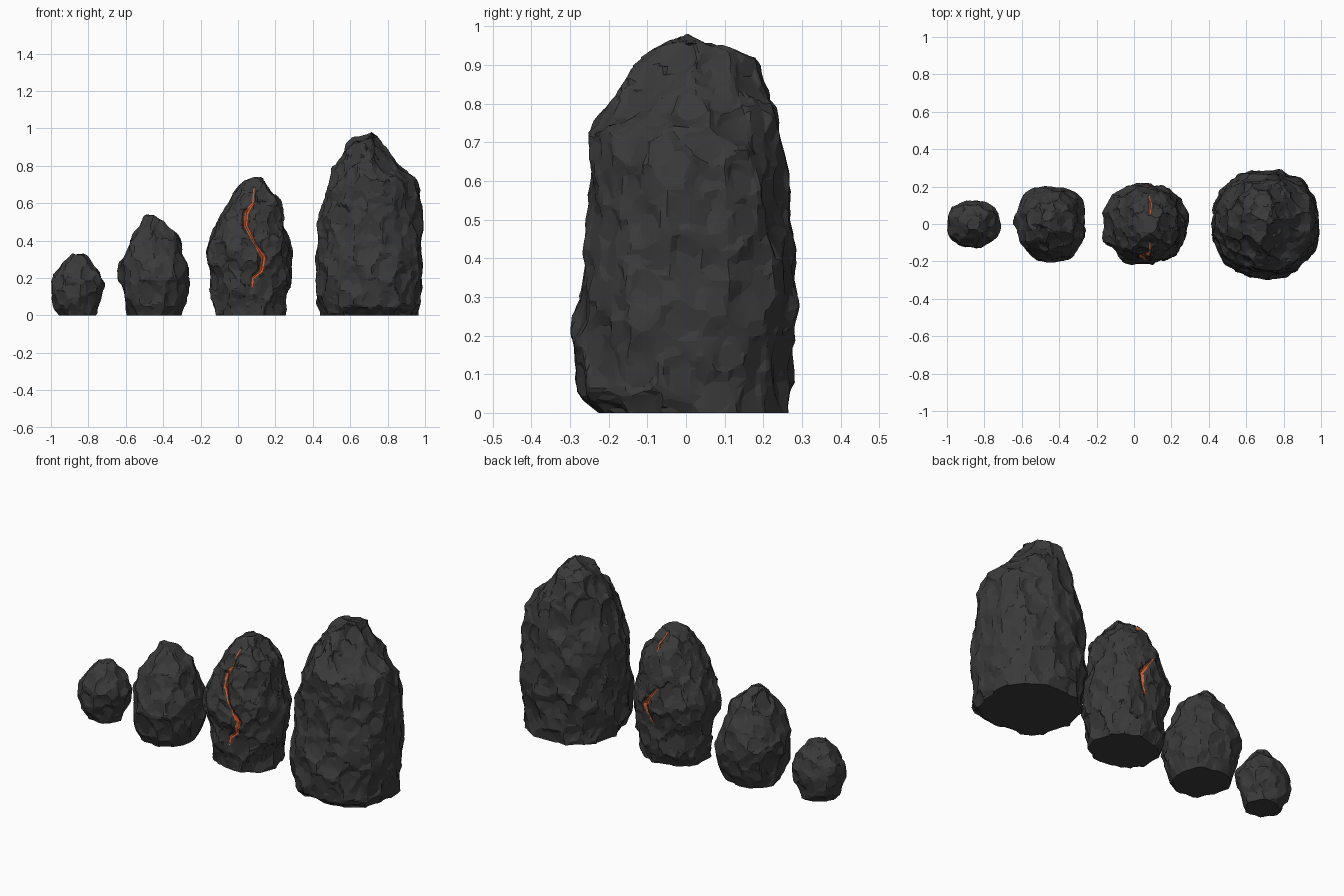
import bpy
import bmesh
import math
import random
from mathutils import Vector
from mathutils.bvhtree import BVHTree
from mathutils.geometry import intersect_point_line
from mathutils.kdtree import KDTree

random.seed(11)

if "Cube" in bpy.data.objects:
    bpy.data.objects.remove(bpy.data.objects["Cube"], do_unlink=True)


def make_material(name, rgb):
    mat = bpy.data.materials.new(name)
    mat.use_nodes = True
    color = (*rgb, 1.0)
    mat.diffuse_color = color
    mat.node_tree.nodes["Principled BSDF"].inputs["Base Color"].default_value = color
    return mat


STONE = make_material("dark stone", (0.042, 0.042, 0.042))
LAVA = make_material("molten orange", (0.68, 0.105, 0.022))


def add_object(name, bm, mat):
    mesh = bpy.data.meshes.new(name)
    bm.to_mesh(mesh)
    bm.free()
    mesh.materials.append(mat)
    obj = bpy.data.objects.new(name, mesh)
    bpy.context.collection.objects.link(obj)
    for other in bpy.context.selected_objects:
        other.select_set(False)
    obj.select_set(True)
    bpy.context.view_layer.objects.active = obj
    return obj


def resample(levels, rows):
    """Spread rows evenly along the outline of a list of (z, x0, x1, y0, y1)."""
    def gap(a, b):
        return math.hypot(a[0] - b[0], max(abs(p - q) for p, q in zip(a[1:], b[1:])))
    lengths = [gap(a, b) for a, b in zip(levels, levels[1:])]
    total = sum(lengths)
    result = []
    for i in range(rows):
        d, k = total * i / (rows - 1), 0
        while k < len(lengths) - 1 and d > lengths[k]:
            d -= lengths[k]
            k += 1
        f = min(1.0, d / lengths[k])
        result.append([p + (q - p) * f for p, q in zip(levels[k], levels[k + 1])])
    return result


def loft(levels, rows, cols, taper):
    """Closed body through the levels; taper thins the corners towards the top."""
    bm = bmesh.new()
    rings = []
    for z, x0, x1, y0, y1 in resample(levels, rows):
        power = 0.9 + taper * (z / levels[-1][0]) ** 4
        ring = []
        for i in range(cols):
            a = math.tau * i / cols
            c, s = (math.copysign(abs(v) ** power, v) for v in (math.cos(a), math.sin(a)))
            ring.append(bm.verts.new(((x0 + x1) / 2 + (x1 - x0) / 2 * c,
                                      (y0 + y1) / 2 + (y1 - y0) / 2 * s, z)))
        rings.append(ring)
    for low, high in zip(rings, rings[1:]):
        for i in range(cols):
            j = (i + 1) % cols
            bm.faces.new((low[i], low[j], high[j], high[i]))
    bm.faces.new(rings[0][::-1])
    bm.faces.new(rings[-1])
    return bm, rings


def chip(bm, rings, spacing, stretch, tilt):
    """Flatten the surface onto scattered, slightly tilted planes."""
    bm.normal_update()
    base = set(rings[0])

    def key(co):
        return Vector((co.x, co.y, co.z * stretch))

    pool = [v for ring in rings[1:] for v in ring]
    random.shuffle(pool)
    seeds = []
    for v in pool:
        k = key(v.co)
        gap = spacing * random.uniform(0.7, 1.3)
        if all((k - s[0]).length > gap for s in seeds):
            wobble = Vector([random.gauss(0, tilt) for _ in range(3)])
            depth = random.uniform(-0.08, 0.01) * spacing
            seeds.append((k, v.co + v.normal * depth, (v.normal + wobble).normalized()))
    tree = KDTree(len(seeds))
    for i, s in enumerate(seeds):
        tree.insert(s[0], i)
    tree.balance()

    limit = spacing * 0.18
    moves = []
    for v in bm.verts:
        n = v.normal.copy()
        if v in base:
            n.z = 0
            n.normalize()
        shift = limit * 0.5
        # Far planes fade out, so neighbouring facets meet without steps
        for _, i, distance in tree.find_n(key(v.co), 10):
            _, point, normal = seeds[i]
            facing = n.dot(normal)
            if facing > 0.5:
                fade = 0.7 * max(0, distance - spacing * 0.6)
                shift = min(shift, (point - v.co).dot(normal) / facing + fade)
        moves.append((v, v.co + n * max(-limit, shift)))
    for v, co in moves:
        v.co = co
        v.co.z = 0 if v in base else max(0.003, co.z)


def carve(bm, path, u, v, direction):
    """Press a V-shaped groove along a path of (u, v, width) points."""
    bm.normal_update()
    path = [Vector(p) for p in path]
    for vert in bm.verts:
        if vert.normal.dot(direction) > -0.1:
            continue
        spot = Vector((vert.co[u], vert.co[v], 0))
        push = 0
        for a, b in zip(path, path[1:]):
            _, f = intersect_point_line(spot, a.xy.to_3d(), b.xy.to_3d())
            near = a.lerp(b, min(1, max(0, f)))
            reach = near.z * 0.6 + 0.008
            push = max(push, near.z * 1.3 * (1 - (spot.xy - near.xy).length / reach))
        vert.co += direction * push


def make_rock(name, levels, spacing, stretch, rows, cols, taper=0, cracks=()):
    bm, rings = loft(levels, rows, cols, taper)
    chip(bm, rings, spacing, stretch, 0.12)
    chip(bm, rings, spacing * 0.55, 0.8, 0.13)
    for _, path, u, v, direction in cracks:
        carve(bm, path, u, v, direction)
    obj = add_object(name, bm, STONE)
    mod = obj.modifiers.new("facets", "DECIMATE")
    mod.ratio = 0.3
    bpy.ops.object.modifier_apply(modifier=mod.name)
    for v in obj.data.vertices:
        if v.co.z < 0.003:
            v.co.z = 0
    bpy.ops.object.shade_smooth_by_angle(angle=math.radians(12))
    return obj


def with_depth(outline, ratio, top_ratio):
    """Add a depth in proportion to the width, blending to another ratio at the top."""
    levels = []
    for z, a, b in outline:
        blend = (z / outline[-1][0]) ** 3
        half = (b - a) / 2 * (ratio + (top_ratio - ratio) * blend)
        levels.append((z, a, b, -half, half))
    return levels


# Four standing stones, smallest to largest: height, then left and right edges
pebble = [(0, -.945, -.765), (.05, -.985, -.745), (.1, -.997, -.73), (.16, -1, -.72),
          (.2, -.99, -.727), (.25, -.96, -.745), (.29, -.925, -.78), (.322, -.89, -.825)]
small = [(0, -.585, -.31), (.03, -.595, -.29), (.1, -.615, -.265), (.18, -.63, -.25),
         (.25, -.637, -.262), (.3, -.62, -.285), (.4, -.58, -.31), (.45, -.55, -.34),
         (.5, -.52, -.4), (.53, -.49, -.46)]
cracked = [(0, -.115, .245), (.04, -.13, .26), (.1, -.143, .27), (.22, -.153, .282),
           (.33, -.168, .29), (.4, -.155, .275), (.5, -.115, .255), (.6, -.06, .235),
           (.65, -.03, .205), (.7, .01, .16), (.728, .05, .12)]
# The tallest stone leans, so its front and back edges are given too
tall = [(0, .445, .97, -.225, .262), (.03, .435, .975, -.265, .268),
        (.08, .425, .978, -.29, .273), (.2, .415, .987, -.297, .282),
        (.3, .415, .99, -.285, .295), (.5, .42, .987, -.258, .278), (.6, .45, .982, -.253, .272),
        (.7, .48, .967, -.25, .25), (.76, .5, .91, -.23, .24), (.8, .515, .875, -.2, .236),
        (.86, .54, .82, -.15, .212), (.9, .56, .795, -.12, .185),
        (.94, .61, .78, -.065, .13), (.972, .71, .755, -.01, .04)]

# Cracks: points along each path with widths, the two path axes, and the inward direction
cracks = [
    ("front_crack", [(.085, .68, .006), (.08, .6, .009), (.045, .55, .022),
                     (.04, .48, .018), (.09, .38, .009), (.135, .31, .026),
                     (.125, .24, .018), (.08, .2, .012), (.075, .15, .005)],
     0, 2, Vector((0, 1, 0))),
    ("top_crack", [(.08, .15, .006), (.09, .11, .012), (.085, .05, .006)],
     0, 1, Vector((0, 0, -1))),
    ("back_crack", [(.04, .46, .006), (.08, .41, .012), (.12, .35, .026),
                    (.11, .3, .014), (.08, .24, .005)],
     0, 2, Vector((0, -1, 0)))]

make_rock("pebble_rock", with_depth(pebble, .91, .91), .075, 1, 34, 60)
make_rock("small_rock", with_depth(small, 1.07, 1.07), .09, .8, 48, 80)
cracked_rock = make_rock("cracked_rock", with_depth(cracked, .92, 1.3), .09, .75, 110, 160,
                         cracks=cracks)
make_rock("tall_rock", tall, .1, .7, 90, 130, taper=.3)

# Molten cracks: tapered ribbons laid into the grooves of the cracked rock
source = bmesh.new()
source.from_mesh(cracked_rock.data)
surface = BVHTree.FromBMesh(source)
source.free()


def make_crack(name, path, u, v, direction):
    path = [Vector(p) for p in path]
    steps = 6
    points = [a.lerp(b, i / steps) for a, b in zip(path, path[1:]) for i in range(steps)]
    points.append(path[-1])
    bm = bmesh.new()
    previous = None
    for i, p in enumerate(points):
        along = points[min(i + 1, len(points) - 1)] - points[max(i - 1, 0)]
        side = Vector((-along.y, along.x, 0)).normalized()
        half = p.z / 2 * random.uniform(0.8, 1.15)
        row = []
        for offset in (-half, 0, half):
            q = p + side * offset
            start = direction * -2
            start[u], start[v] = q.x, q.y
            hit = surface.ray_cast(start, direction)[0]
            row.append(bm.verts.new(hit - direction * 0.004))
        if previous:
            for k in range(2):
                bm.faces.new((previous[k], previous[k + 1], row[k + 1], row[k]))
        previous = row
    bm.normal_update()
    if sum(f.normal.dot(direction) for f in bm.faces) > 0:
        bmesh.ops.reverse_faces(bm, faces=bm.faces)
    add_object(name, bm, LAVA)


for crack in cracks:
    make_crack(*crack)
